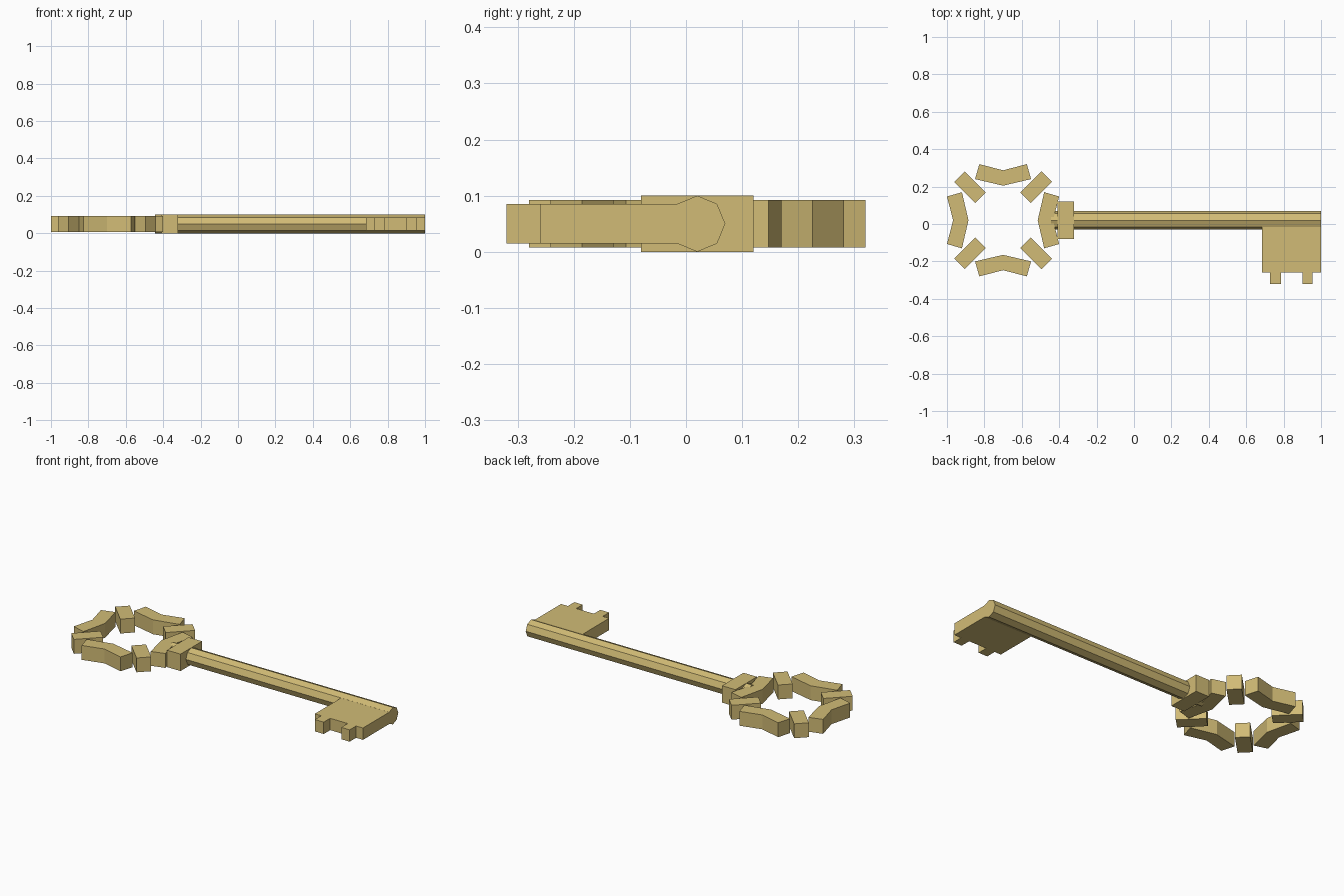
import bpy
import bmesh
from math import radians
from mathutils import Matrix, Vector

cube = bpy.data.objects.get("Cube")
if cube:
    bpy.data.objects.remove(cube, do_unlink=True)

brass = bpy.data.materials.new("aged_brass")
brass.use_nodes = True
colour = (0.64, 0.50, 0.18, 1)
brass.diffuse_color = colour
brass.node_tree.nodes["Principled BSDF"].inputs["Base Color"].default_value = colour

AXIS_Y = 0.02      # line of the shaft
MID_Z = 0.05       # half the thickness of the key


def finish(name, bm):
    bmesh.ops.recalc_face_normals(bm, faces=bm.faces)
    mesh = bpy.data.meshes.new(name)
    bm.to_mesh(mesh)
    bm.free()
    mesh.materials.append(brass)
    obj = bpy.data.objects.new(name, mesh)
    bpy.context.collection.objects.link(obj)
    return obj


def plate(name, outline, thickness, centre=(0, 0), angle=0):
    """Extrude a flat outline evenly about the middle height of the key."""
    bm = bmesh.new()
    face = bm.faces.new([bm.verts.new((x, y, -thickness / 2)) for x, y in outline])
    top = bmesh.ops.extrude_face_region(bm, geom=[face])["geom"]
    verts = [v for v in top if isinstance(v, bmesh.types.BMVert)]
    bmesh.ops.translate(bm, verts=verts, vec=(0, 0, thickness))
    place = Matrix.Translation(Vector((*centre, MID_Z)))
    bm.transform(place @ Matrix.Rotation(radians(angle), 4, "Z"))
    return finish(name, bm)


def rect(x0, x1, y0, y1):
    return [(x0, y0), (x1, y0), (x1, y1), (x0, y1)]


# Bow: four bent links alternating with four radial blocks
half = [(0, 0.185), (0.15, 0.22), (0.127, 0.30), (0, 0.267)]
link = half + [(-x, y) for x, y in reversed(half[1:3])]
block = rect(-0.04, 0.04, 0.17, 0.33)
for i, side in enumerate(("back", "left", "front", "right")):
    plate(f"bow_link_{side}", link, 0.085, (-0.70, AXIS_Y), 90 * i)
    plate(f"bow_block_{i + 1}", block, 0.085, (-0.70, AXIS_Y), 90 * i + 45)

# Collar between bow and shaft
plate("collar", rect(-0.408, -0.32, -0.10, 0.10), 0.10, (0, AXIS_Y))

# Octagonal shaft with an edge along its top
start, end = -0.445, 1.0
bm = bmesh.new()
bmesh.ops.create_cone(bm, cap_ends=True, segments=8, radius1=0.05, radius2=0.05,
                      depth=end - start)
bm.transform(Matrix.Translation(((start + end) / 2, AXIS_Y, MID_Z))
             @ Matrix.Rotation(radians(90), 4, "Y"))
finish("shaft", bm)

# Bit with two teeth
bit = [(0.685, -0.015), (0.685, -0.26)]
for x0, x1 in ((0.727, 0.785), (0.90, 0.955)):
    bit += [(x0, -0.26), (x0, -0.32), (x1, -0.32), (x1, -0.26)]
bit += [(1.0, -0.26), (1.0, -0.015)]
plate("bit", bit, 0.07)
